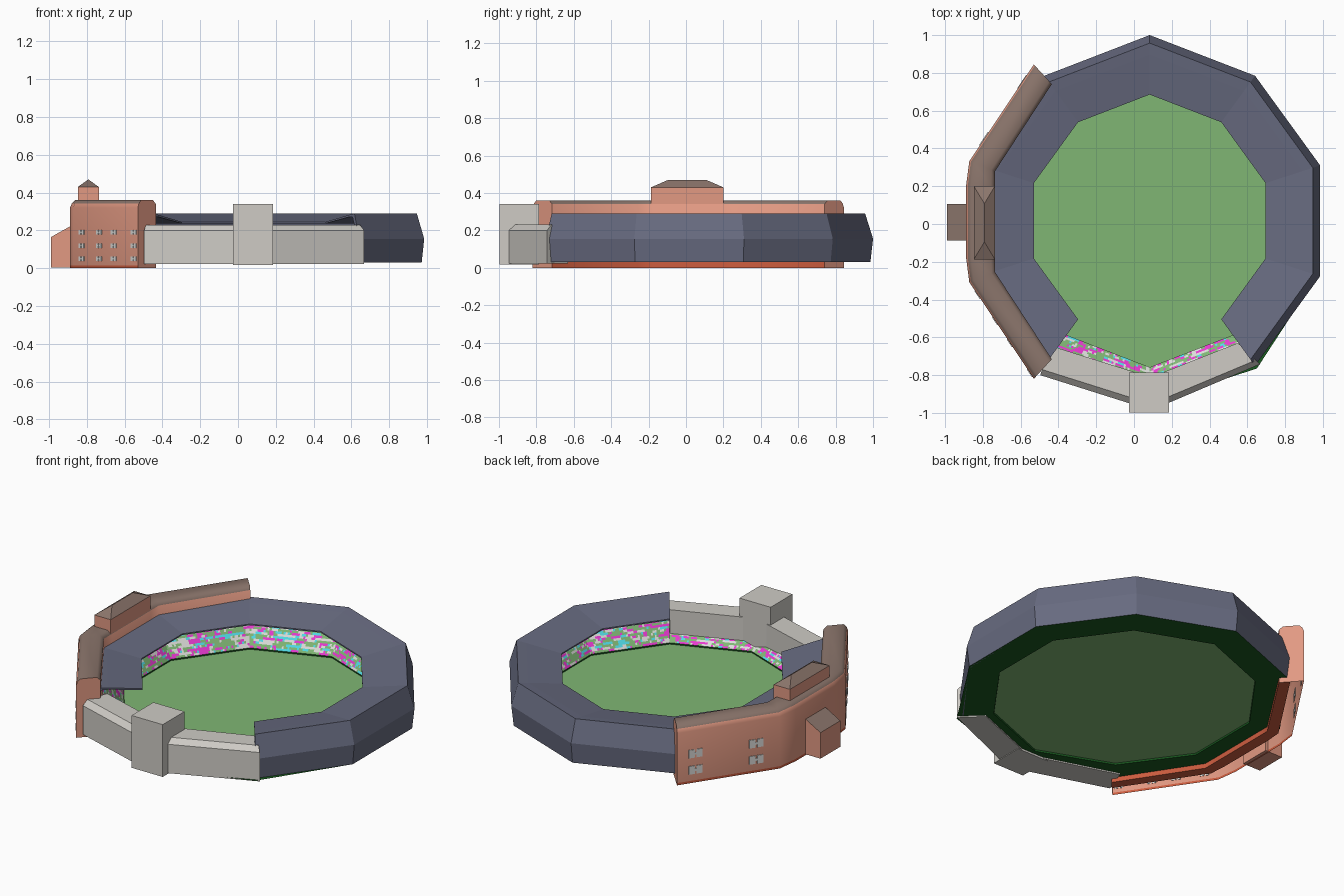
import bpy, bmesh, math, random
from mathutils import Vector

if "Cube" in bpy.data.objects:
    bpy.data.objects.remove(bpy.data.objects["Cube"])

random.seed(4)
CX, CY = 0.083, 0.017


def mat(name, r, g, b):
    m = bpy.data.materials.new(name)
    m.diffuse_color = (r, g, b, 1)
    m.use_nodes = True
    m.node_tree.nodes["Principled BSDF"].inputs["Base Color"].default_value = m.diffuse_color
    return m


SLATE = mat("slate_blue", 0.138, 0.148, 0.218)
STONE = mat("pale_stone", 0.62, 0.60, 0.56)
BRICK = mat("salmon_brick", 0.76, 0.32, 0.225)
TAUPE = mat("taupe_roofing", 0.26, 0.18, 0.15)
RED = mat("red_brick", 0.62, 0.11, 0.05)
GRASS = mat("grass_green", 0.215, 0.47, 0.175)
DARK = mat("dark_green", 0.01, 0.10, 0.014)
PINK = mat("magenta", 0.95, 0.05, 0.75)
CYAN = mat("cyan", 0.1, 0.85, 0.95)
PALE = mat("pale_grey", 0.72, 0.72, 0.70)


def make(name, verts, faces, mats, rule=None, smooth=None, fix=True):
    bm = bmesh.new()
    vs = [bm.verts.new(v) for v in verts]
    for f in faces:
        bm.faces.new([vs[i] for i in f])
    if fix:
        bmesh.ops.recalc_face_normals(bm, faces=bm.faces)
    bm.normal_update()
    if rule:
        for f in bm.faces:
            f.material_index = rule(f)
    me = bpy.data.meshes.new(name)
    bm.to_mesh(me)
    bm.free()
    for m in mats:
        me.materials.append(m)
    ob = bpy.data.objects.new(name, me)
    bpy.context.collection.objects.link(ob)
    if smooth:
        bpy.ops.object.select_all(action='DESELECT')
        ob.select_set(True)
        bpy.context.view_layer.objects.active = ob
        bpy.ops.object.shade_smooth_by_angle(angle=math.radians(smooth))
    return ob


def loft(name, rings, mats, closed_profile=True, closed_path=False, caps=True, **kw):
    """Skin a list of equal point rings, with optional end caps."""
    n, m = len(rings), len(rings[0])
    verts = [p for r in rings for p in r]
    faces = []
    for i in range(n if closed_path else n - 1):
        a, b = i * m, ((i + 1) % n) * m
        for j in range(m if closed_profile else m - 1):
            k = (j + 1) % m
            faces.append((a + j, a + k, b + k, b + j))
    if caps and not closed_path:
        faces += [tuple(range(m)), tuple((n - 1) * m + j for j in range(m))]
    return make(name, verts, faces, mats, **kw)


def deca(i, r, z):
    """Point on the ten-sided plan; corner 0 is at the back (+y)."""
    a = math.radians(90 + 36 * i)
    if i % 5 == 0:
        r *= 1.036
    return Vector((CX + r * math.cos(a), CY + r * math.sin(a), z))


def plan_loft(name, stations, profile, mats, **kw):
    """Stations are (outer xy, inner xy); profile is (0..1 across, z)."""
    rings = [[(o[0] + (n[0] - o[0]) * t, o[1] + (n[1] - o[1]) * t, z) for t, z in profile]
             for o, n in stations]
    return loft(name, rings, mats, **kw)


def roof_rule(f):
    if f.normal.z > 0.55:
        return 1
    return 2 if f.normal.z < -0.5 or f.calc_center_median().z < 0.02 else 0


# Playing field
make("field", [deca(i, 0.751, 0.04) for i in range(10)], [tuple(range(10))], [GRASS], fix=False)

# Base plate and low wall around the field
loft("stand_base", [[deca(i, r, z) for r, z in ((0.966 if i == 6 else 0.935, 0.03),
                                                (0.752, 0.03), (0.748, 0.05))]
                    for i in range(10)], [DARK], closed_profile=False, closed_path=True)

# Crowd: sloping stands of small randomly coloured patches in short runs
last = [0]


def crowd_rule(f):
    if random.random() < 0.5:
        last[0] = random.choices(range(4), (40, 24, 24, 12))[0]
    return last[0]


for s in range(10):
    front = s in (4, 5)
    nu, nv = 44, (10 if front else 16)
    r1, z1 = (0.86, 0.125) if front else (0.88, 0.228)
    verts, faces = [], []
    for v in range(nv + 1):
        t = v / nv
        r, z = 0.748 + (r1 - 0.748) * t, 0.05 + (z1 - 0.05) * t
        a, b = deca(s, r, z), deca(s + 1, r, z)
        verts += [a.lerp(b, u / nu) for u in range(nu + 1)]
    for v in range(nv):
        for u in range(nu):
            q = v * (nu + 1) + u
            faces.append((q, q + 1, q + nu + 2, q + nu + 1))
    make("crowd_%d" % s, verts, faces, [GRASS, PINK, PALE, CYAN], fix=False, rule=crowd_rule)

# Slate shell: outer wall and inward sloping roof, open at the front
shell = [(0.935, 0.03), (0.949, 0.155), (0.908, 0.29), (0.85, 0.281), (0.645, 0.245),
         (0.645, 0.237), (0.85, 0.27), (0.89, 0.272), (0.932, 0.155), (0.92, 0.03)]
loft("stadium_roof", [[deca(i, r, z) for r, z in shell] for i in range(-4, 5)], [SLATE])

# Brick grandstand building along the left side, hollow and open underneath
half = [((-0.53, 0.832), (-0.435, 0.728)), ((-0.872, 0.32), (-0.735, 0.268)),
        ((-0.889, 0.19), (-0.735, 0.19))]
half_m = [((o[0], -o[1]), (n[0], -n[1])) for o, n in reversed(half)]
stations = [((o[0], o[1] + 0.0125), (n[0], n[1] + 0.0125)) for o, n in half + half_m]
plan_loft("brick_building", stations,
          [(0, 0), (0, 0.014), (0, 0.32), (0.06, 0.343), (0.18, 0.36), (0.85, 0.36), (1, 0.34),
           (1, 0.03), (1, 0), (0.55, 0)],
          [BRICK, TAUPE, RED], closed_profile=False, rule=roof_rule, smooth=50)

# Raised block with hipped roof on top of the brick building
x0, x1, y0, y1 = -0.848, -0.737, -0.187, 0.2
v = [(x, y, z) for z in (0.34, 0.43) for x, y in ((x0, y0), (x1, y0), (x1, y1), (x0, y1))]
v += [(-0.792, -0.095, 0.47), (-0.792, 0.108, 0.47)]
make("roof_block", v, [(0, 1, 2, 3), (0, 1, 5, 4), (1, 2, 6, 5), (2, 3, 7, 6), (3, 0, 4, 7),
                       (4, 5, 8), (5, 6, 9, 8), (6, 7, 9), (7, 4, 8, 9)],
     [BRICK, TAUPE, RED], rule=roof_rule)

# Entrance porch with a shed roof
loft("entrance_porch", [[(-0.99, y, 0.005), (-0.99, y, 0.165), (-0.87, y, 0.232), (-0.87, y, 0.005)]
                        for y in (-0.088, 0.105)], [BRICK, TAUPE, BRICK], rule=roof_rule)


# Paired window plates on the diagonal brick walls
def plate(name, c, d, n, w, h):
    v = [c + d * (sx * w / 2) + Vector((0, 0, sz * h / 2)) + n * o
         for o in (-0.003, 0.004) for sx, sz in ((-1, -1), (1, -1), (1, 1), (-1, 1))]
    make(name, v, [(0, 1, 2, 3), (4, 5, 6, 7)] + [(i, (i + 1) % 4, 4 + (i + 1) % 4, 4 + i)
                                                  for i in range(4)], [PALE])


for side, (p, q), cols, rows, w, h in (
        ("back", (0, 1), (0.18, 0.77), (0.18, 0.08), 0.036, 0.05),
        ("front", (5, 4), (0.06, 0.37, 0.6, 0.87), (0.19, 0.12, 0.05), 0.022, 0.024)):
    A = Vector((*stations[p][0], 0))
    B = Vector((*stations[q][0], 0))
    d = (B - A).normalized()
    n = Vector((d.y, -d.x, 0))
    if n.x > 0:
        n = -n
    for t in cols:
        for z in rows:
            c = A.lerp(B, t) + Vector((0, 0, z))
            for k in (-1, 1):
                plate("window_" + side, c + d * (0.65 * w * k), d, n, w, h)
            plate("window_bar_" + side, c, d, n, 0.5 * w, 0.3 * h)

# Stone wings either side of the front tower
wing = [(0, 0.022), (0, 0.2), (0.19, 0.23), (1, 0.23), (1, 0.022)]
plan_loft("left_wing", [((-0.497, -0.8), (-0.44, -0.645)), ((0.0, -0.957), (0.0, -0.783))],
          wing, [STONE])
plan_loft("right_wing", [((0.16, -0.957), (0.16, -0.783)), ((0.668, -0.742), (0.55, -0.63))],
          wing, [STONE])

# Front tower
loft("front_tower", [[(x, y, z) for x, y in ((-0.027, -0.997), (0.185, -0.997),
                                             (0.185, -0.785), (-0.027, -0.785))]
                     for z in (0.018, 0.34)], [STONE])
